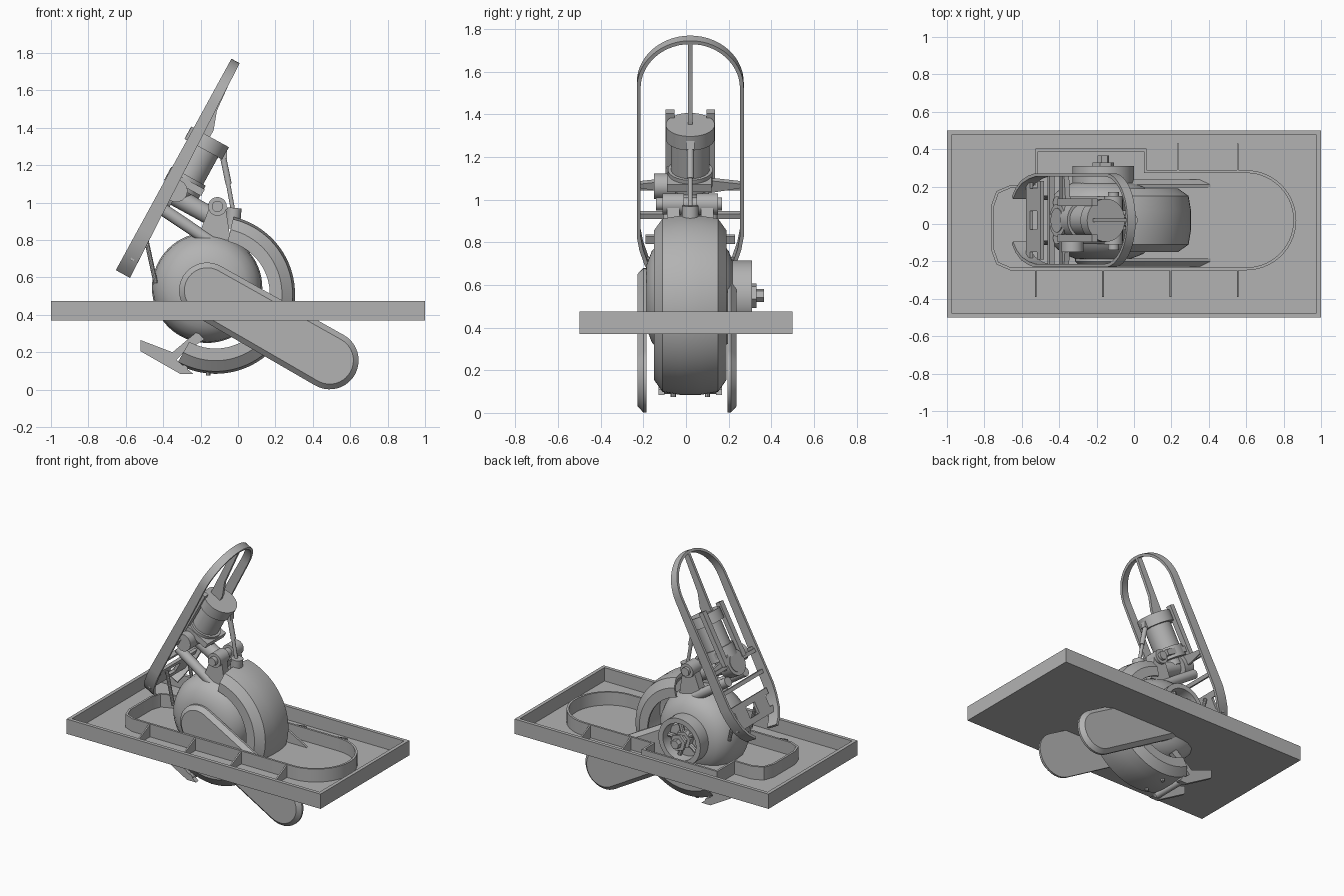
import bpy, bmesh, math
from mathutils import Vector

if "Cube" in bpy.data.objects:
    bpy.data.objects.remove(bpy.data.objects["Cube"])

grey = bpy.data.materials.new("plain grey")
grey.diffuse_color = (0.45, 0.45, 0.45, 1)
grey.use_nodes = True
grey.node_tree.nodes["Principled BSDF"].inputs["Base Color"].default_value = grey.diffuse_color
CY = 0.02                                   # centre plane of wheel and frame
O, U, N = Vector((-0.65, 0, 0.645)), Vector((0.48, 0, 0.878)), Vector((0.878, 0, -0.48))


def flat(p, h):            # plan view: (x, y), height
    return Vector((p[0], p[1], h))


def side(p, h):            # side view: (x, z), depth in y
    return Vector((p[0], h, p[1]))


def tilt(p, h):            # leaning frame: (along, y), depth
    return O + U * p[0] + N * h + Vector((0, p[1], 0))


def tilt_side(p, h):       # leaning frame from the side: (along, depth), y
    return O + U * p[0] + N * p[1] + Vector((0, h, 0))


def loft(name, rings, closed=False):
    """Skin a list of equal-length closed sections."""
    bm = bmesh.new()
    vs = [[bm.verts.new(p) for p in r] for r in rings]
    k = len(vs[0])
    for i in range(len(vs) if closed else len(vs) - 1):
        a, b = vs[i], vs[(i + 1) % len(vs)]
        for j in range(k):
            bm.faces.new((a[j], a[(j + 1) % k], b[(j + 1) % k], b[j]))
    if not closed:
        bm.faces.new(vs[0])
        bm.faces.new(vs[-1][::-1])
    bmesh.ops.recalc_face_normals(bm, faces=bm.faces)
    me = bpy.data.meshes.new(name)
    bm.to_mesh(me)
    bm.free()
    me.materials.append(grey)
    me.shade_smooth()
    me.set_sharp_from_angle(angle=math.radians(32))
    ob = bpy.data.objects.new(name, me)
    bpy.context.collection.objects.link(ob)
    return ob


def prism(name, pts, f, lo, hi):
    return loft(name, [[f(p, lo) for p in pts], [f(p, hi) for p in pts]])


def box(name, f, a0, a1, b0, b1, lo, hi):
    return prism(name, [(a0, b0), (a1, b0), (a1, b1), (a0, b1)], f, lo, hi)


def turned(name, start, axis, prof, n=32, closed=False):
    """Revolve (distance, radius) pairs about an axis."""
    start, axis = Vector(start), Vector(axis).normalized()
    e1 = axis.orthogonal().normalized()
    e2 = axis.cross(e1)
    ang = [2 * math.pi * i / n for i in range(n)]
    return loft(name, [[start + axis * d + (e1 * math.cos(t) + e2 * math.sin(t)) * r for t in ang]
                       for d, r in prof], closed)


def rod(name, a, b, r, n=16):
    a, b = Vector(a), Vector(b)
    return turned(name, a, b - a, [(0, r), ((b - a).length, r)], n)


def arc(cx, cy, r, a0, a1, n):
    ts = [math.radians(a0 + (a1 - a0) * i / n) for i in range(n + 1)]
    return [(cx + r * math.cos(t), cy + r * math.sin(t)) for t in ts]


def band(name, path, t, f, lo, hi, closed=True):
    """Thin wall following a path; hi is a function of the path point."""
    P, rings, k = [Vector(p) for p in path], [], len(path)
    for i, p in enumerate(P):
        q0 = P[i - 1] if closed or i else p
        q1 = P[(i + 1) % k] if closed or i < k - 1 else p
        d0, d1 = (p - q0), (q1 - p)
        d0 = d0.normalized() if d0.length else d1.normalized()
        d1 = d1.normalized() if d1.length else d0
        n0, n1 = Vector((-d0.y, d0.x)), Vector((-d1.y, d1.x))
        m = (n0 + n1).normalized()
        m = m * (t / 2 / max(0.3, m.dot(n0)))
        a, b, h = p + m, p - m, hi(p)
        rings.append([f(a, lo), f(a, h), f(b, h), f(b, lo)])
    return loft(name, rings, closed)


# tray with rim, inner oval wall and ribs
box("tray_floor", flat, -0.99, 0.99, -0.49, 0.49, 0.37, 0.38)
e, g = 0.9875, 0.4875
band("tray_rim", [(-e, -g), (e, -g), (e, g), (-e, g)], 0.025, flat, 0.37, lambda p: 0.475)
oval = [(-0.755, -0.14), (-0.73, -0.21), (-0.66, -0.24)] + arc(0.6, 0.02, 0.26, -90, 90, 28) + \
       [(0.06, 0.28), (0.06, 0.395), (-0.52, 0.395), (-0.52, 0.2), (-0.66, 0.2), (-0.73, 0.17), (-0.755, 0.1)]
band("oval_wall", oval, 0.015, flat, 0.372, lambda p: 0.472)
ribs = [(x, -0.24, -0.39) for x in (-0.525, -0.165, 0.195, 0.555)] + [(x, 0.285, 0.43) for x in (0.235, 0.555)]
for x, y0, y1 in ribs:
    prism("tray_rib", [(y0, 0.375), (y0, 0.47), (y1, 0.4), (y1, 0.375)],
          lambda p, h: Vector((h, p[0], p[1])), x - 0.005, x + 0.005)

# domed wheel
wheel = [(-0.21, 0.1), (-0.205, 0.15), (-0.18, 0.215), (-0.14, 0.26), (-0.08, 0.288), (0, 0.295)]
wheel += [(-d, r) for d, r in wheel[-2::-1]]
turned("wheel", (-0.165, CY, 0.545), (0, 1, 0), wheel, 64)

# hollow hub on the back with spokes and nut
hub = (-0.165, 0, 0.55)
turned("hub_ring", hub, (0, 1, 0), [(0.19, 0.165), (0.31, 0.165), (0.31, 0.13), (0.2, 0.12)], 40, True)
turned("hub_nut", hub, (0, 1, 0), [(0.2, 0.07), (0.27, 0.06), (0.27, 0.035), (0.31, 0.035), (0.31, 0.06),
                                   (0.33, 0.06), (0.33, 0.032), (0.365, 0.032)], 6)
for i in range(5):
    t = i * math.tau / 5
    c, s = math.cos(t), math.sin(t)
    rod("hub_spoke", (-0.165 + 0.04 * c, 0.25, 0.55 + 0.04 * s), (-0.165 + 0.125 * c, 0.25, 0.55 + 0.125 * s), 0.016, 8)

# fender wrapped around the wheel
half = [(0.17, 0.29), (0.17, 0.355), (0.13, 0.412), (0.05, 0.425)]
inner = [(0.155, 0.29), (0.155, 0.35), (0.12, 0.395)]
sec = [(-y, r) for y, r in half] + half[::-1] + inner + [(-y, r) for y, r in inner[::-1]]
rings = []
for i in range(49):
    t = math.radians(77 - 196 * i / 48)
    rings.append([Vector((-0.12 + r * math.cos(t), CY + y, 0.51 + r * math.sin(t))) for y, r in sec])
loft("fender", rings)

# fender tail bracket
tail = [(-0.52, 0.265), (-0.35, 0.2), (-0.22, 0.31), (-0.18, 0.27), (-0.3, 0.19), (-0.33, 0.16),
        (-0.24, 0.085), (-0.31, 0.085), (-0.52, 0.205)]
for y in (-0.13, 0.14):
    prism("tail_plate", tail, side, y, y + 0.03)
rod("tail_bar", (-0.29, -0.13, 0.11), (-0.29, 0.17, 0.11), 0.022)
rod("tail_bar", (-0.34, -0.13, 0.18), (-0.34, 0.17, 0.18), 0.02)
for y in (-0.06, 0.1):
    rod("tail_bolt", (-0.16, y, 0.075), (-0.16, y, 0.13), 0.012, 8)


# long side paddles with chamfered outer face
def paddle_outline(k):
    a = math.degrees(math.atan2(-0.375, 0.655))
    return arc(-0.165, 0.53, 0.15 - k, a + 90, a + 270, 20) + arc(0.49, 0.157, 0.155 - k, a - 90, a + 90, 20)


for m in (-1, 1):
    y0, y1, y2 = (0.005 + m * v for v in (0.19, 0.205, 0.232))
    loft("side_paddle", [[side(p, y) for p in paddle_outline(k)] for y, k in ((y0, 0), (y1, 0), (y2, 0.028))])

# leaning hoop frame with centre rib
low = [(0, -0.12), (0.04, -0.165), (0.1, -0.205), (0.18, -0.23), (0.25, -0.242)]
hoop = [(s, CY + y) for s, y in low] + arc(1.03, CY, 0.242, -90, 90, 28) + [(s, CY - y) for s, y in low[::-1]]
band("hoop_frame", hoop, 0.018, tilt, 0, lambda p: 0.086 - 0.028 * p[0], False)
prism("centre_rib", [(1.265, 0.005), (1.265, 0.045), (1.0, 0.065), (0.9, 0.1), (0.84, 0.1), (0.84, 0.02)],
      tilt_side, CY - 0.01, CY + 0.01)

# lower slotted plate and cross bars of the frame
for s0, s1 in ((0.08, 0.12), (0.2, 0.24)):
    box("lower_plate_bar", tilt, s0, s1, CY - 0.21, CY + 0.21, 0.04, 0.06)
for y in (-0.15, 0.07):
    box("lower_plate_side", tilt, 0.1, 0.22, y, y + 0.12, 0.04, 0.06)
box("frame_cross_bar", tilt, 0.335, 0.36, CY - 0.24, CY + 0.24, 0.03, 0.06)
box("frame_cross_bar", tilt, 0.48, 0.505, CY - 0.24, CY + 0.24, 0.02, 0.05)
for m in (-1, 1):
    prism("cross_gusset", [(0.47, CY + m * 0.08), (0.5, CY + m * 0.24), (0.52, CY + m * 0.24), (0.54, CY + m * 0.08)],
          tilt, 0.03, 0.06)
    y = CY + m * 0.095
    box("cap_rail", tilt, 0.5, 0.885, y - 0.02, y + 0.02, 0.0, 0.035)

# main cylinder along the frame, with cap and stepped lower collar
turned("main_cylinder", tilt((0.5, CY), 0.1), U,
       [(0, 0.06), (0.04, 0.06), (0.04, 0.105), (0.12, 0.105), (0.12, 0.09), (0.285, 0.09),
        (0.285, 0.115), (0.36, 0.115)], 36)
box("cylinder_clamp", tilt, 0.56, 0.6, CY - 0.11, CY + 0.1, 0.03, 0.21)

# cross cylinder and strut tubes from the frame to the wheel
turned("cross_cylinder", tilt((0.49, CY), 0), N,
       [(0, 0.065), (0.005, 0.065), (0.005, 0.088), (0.09, 0.088), (0.09, 0.05), (0.36, 0.05)], 32)
for y in (-0.075, 0.115):
    rod("strut_tube", tilt((0.4, y), 0.05), tilt((0.37, y), 0.38), 0.033)
rod("side_motor", tilt((0.52, -0.15), 0.08), tilt((0.52, -0.05), 0.08), 0.06, 24)

# pivot pin and lugs above the wheel
rod("pivot_pin", (-0.11, -0.14, 0.98), (-0.11, 0.17, 0.98), 0.03, 20)
for y in (-0.11, 0.05):
    rod("pivot_lug", (-0.11, y, 0.98), (-0.11, y + 0.1, 0.98), 0.05, 24)
    prism("lug_arm", [(-0.155, 0.97), (-0.065, 0.97), (-0.04, 0.8), (-0.22, 0.8)], side, y + 0.02, y + 0.08)

# slim push rod to the fender
rod("push_rod", (-0.085, CY, 1.27), (-0.05, CY, 1.1), 0.017, 12)
rod("push_rod", (-0.08, CY, 1.25), (-0.025, CY, 0.95), 0.012, 12)
box("rod_eye", side, -0.1, -0.06, 1.235, 1.275, CY - 0.02, CY + 0.02)
rod("rod_seat", (-0.03, CY, 0.86), (-0.02, CY, 0.972), 0.04, 20)

# thin links from the frame to the wheel
for y in (-0.1, 0.14):
    rod("lower_link", (-0.49, y, 0.8), (-0.44, y, 0.57), 0.012, 10)
